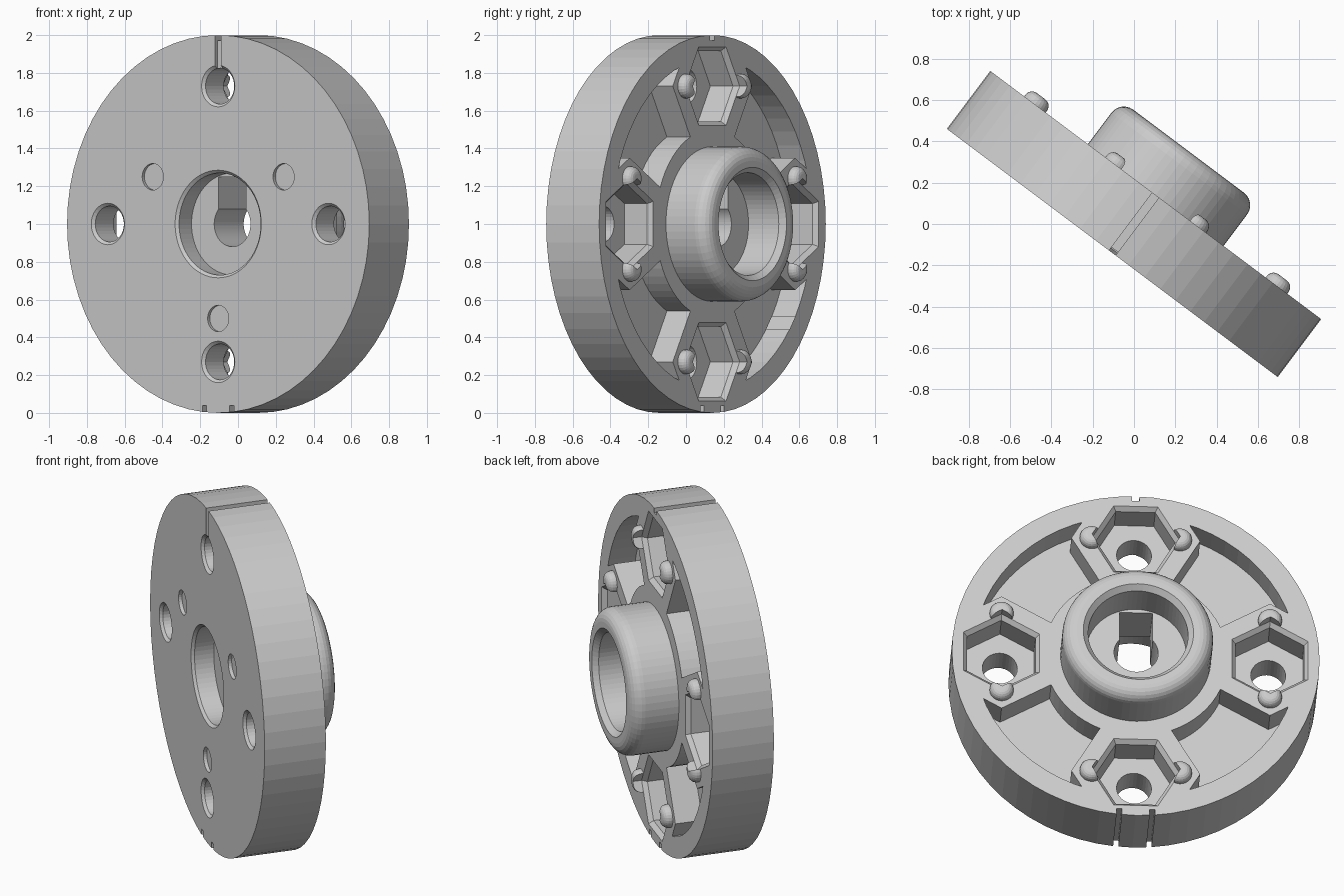
import bpy, bmesh, math
from mathutils import Matrix

if "Cube" in bpy.data.objects:
    bpy.data.objects.remove(bpy.data.objects["Cube"])

# Local frame: x across the disc, z up, y along the axle (front at -0.175, back at +0.175)


def finish(name, bm):
    bmesh.ops.remove_doubles(bm, verts=bm.verts, dist=1e-5)
    bmesh.ops.recalc_face_normals(bm, faces=bm.faces)
    me = bpy.data.meshes.new(name)
    bm.to_mesh(me)
    bm.free()
    ob = bpy.data.objects.new(name, me)
    bpy.context.collection.objects.link(ob)
    return ob


def lathe(name, profile, n=64, x=0, z=0, spin=0.0):
    """Turn a closed (radius, y) profile about an axle through (x, z)."""
    bm = bmesh.new()
    rings = []
    for i in range(n):
        a = spin + 2 * math.pi * i / n
        rings.append([bm.verts.new((x + r * math.cos(a), y, z + r * math.sin(a)))
                      for r, y in profile])
    m = len(profile)
    for i in range(n):
        p, q = rings[i], rings[(i + 1) % n]
        for j in range(m):
            k = (j + 1) % m
            if profile[j][0] == 0 and profile[k][0] == 0:
                continue
            if profile[j][0] == 0:
                bm.faces.new((p[j], p[k], q[k]))
            elif profile[k][0] == 0:
                bm.faces.new((p[j], p[k], q[j]))
            else:
                bm.faces.new((p[j], p[k], q[k], q[j]))
    return finish(name, bm)


def box(name, x0, x1, y0, y1, z0, z1):
    bm = bmesh.new()
    bmesh.ops.create_cube(bm, size=1)
    for v in bm.verts:
        v.co = ((x0 + x1) / 2 + v.co.x * (x1 - x0),
                (y0 + y1) / 2 + v.co.y * (y1 - y0),
                (z0 + z1) / 2 + v.co.z * (z1 - z0))
    return finish(name, bm)


def combine(ob, tool, op='DIFFERENCE'):
    tool.hide_render = True
    mod = ob.modifiers.new("bool", 'BOOLEAN')
    mod.operation, mod.object, mod.solver = op, tool, 'EXACT'
    bpy.context.view_layer.objects.active = ob
    bpy.ops.object.modifier_apply(modifier=mod.name)
    bpy.data.objects.remove(tool, do_unlink=True)


def fillet(r, y, rad, n=6):
    """Rounded outer edge ending at radius r and height y."""
    return [(r - rad + rad * math.cos(math.pi / 2 * i / n),
             y - rad + rad * math.sin(math.pi / 2 * i / n)) for i in range(n + 1)]


# Disc, hub, both bores and the centre web in one turned profile
wheel = lathe("flange_with_hub", [
    (0.12, -0.05), (0.27, -0.05), (0.27, -0.16), (0.285, -0.175), (1, -0.175),
    (1, 0.175), (0.41, 0.175)] + fillet(0.41, 0.44, 0.075) +
    [(0.30, 0.44), (0.272, 0.41), (0.272, 0.21), (0.12, 0.21)])

stations = []
for i in range(4):
    a = math.pi / 2 * i
    stations.append((0.73 * math.cos(a), 0.73 * math.sin(a), a + math.pi / 2))

# Four back recesses: a ring groove interrupted by hexagonal bosses
groove = lathe("recess_cutter", [(0.5, 0.02), (0.88, 0.02), (0.88, 0.3), (0.5, 0.3)])
for x, z, a in stations:
    combine(groove, lathe("boss", [(0, -0.1), (0.35, -0.1), (0.35, 0.4), (0, 0.4)], 6, x, z, a))
combine(wheel, groove)

for x, z, a in stations:
    # Round pips at two corners of each hexagon
    for s in (-1, 1):
        combine(wheel, lathe("pip", [(0, 0.1), (0.065, 0.1)] + fillet(0.065, 0.225, 0.04, 5)
                             + [(0, 0.225)], 24,
                             x + s * 0.24 * math.cos(a), z + s * 0.24 * math.sin(a)), 'UNION')
    # Hexagonal nut pocket with chamfered mouth
    combine(wheel, lathe("nut_pocket", [(0, 0.0), (0.215, 0.0), (0.215, 0.15), (0.24, 0.1752),
                                        (0.24, 0.4), (0, 0.4)], 6, x, z, a))
    # Bolt hole with chamfered front
    combine(wheel, lathe("bolt_hole", [(0, -0.19), (0.125, -0.19), (0.095, -0.16),
                                       (0.095, 0.03), (0, 0.03)], 32, x, z))

# Shallow round pits on the front
for deg in (30, 150, 270):
    a = math.radians(deg)
    combine(wheel, lathe("pit", [(0, -0.3), (0.07, -0.3), (0.07, -0.155), (0, -0.155)], 32,
                         0.5 * math.cos(a), 0.5 * math.sin(a)))

# Key slot in the web, top groove on rim and front, two bottom rim notches
combine(wheel, box("key_slot", -0.09, 0.09, -0.07, 0.23, 0, 0.25))
combine(wheel, box("rim_groove", -0.02, 0.02, -0.3, 0.3, 0.972, 1.1))
combine(wheel, box("front_groove", -0.02, 0.02, -0.3, -0.155, 0.8, 1.1))
for s in (-1, 1):
    combine(wheel, box("rim_notch", s * 0.09 - 0.014, s * 0.09 + 0.014, -0.3, 0.3, -1.1, -0.96))

# Turn to the final heading and stand on the ground
wheel.data.transform(Matrix.Translation((0, 0, 1)) @ Matrix.Rotation(-math.atan2(0.6, 0.8), 4, 'Z'))
